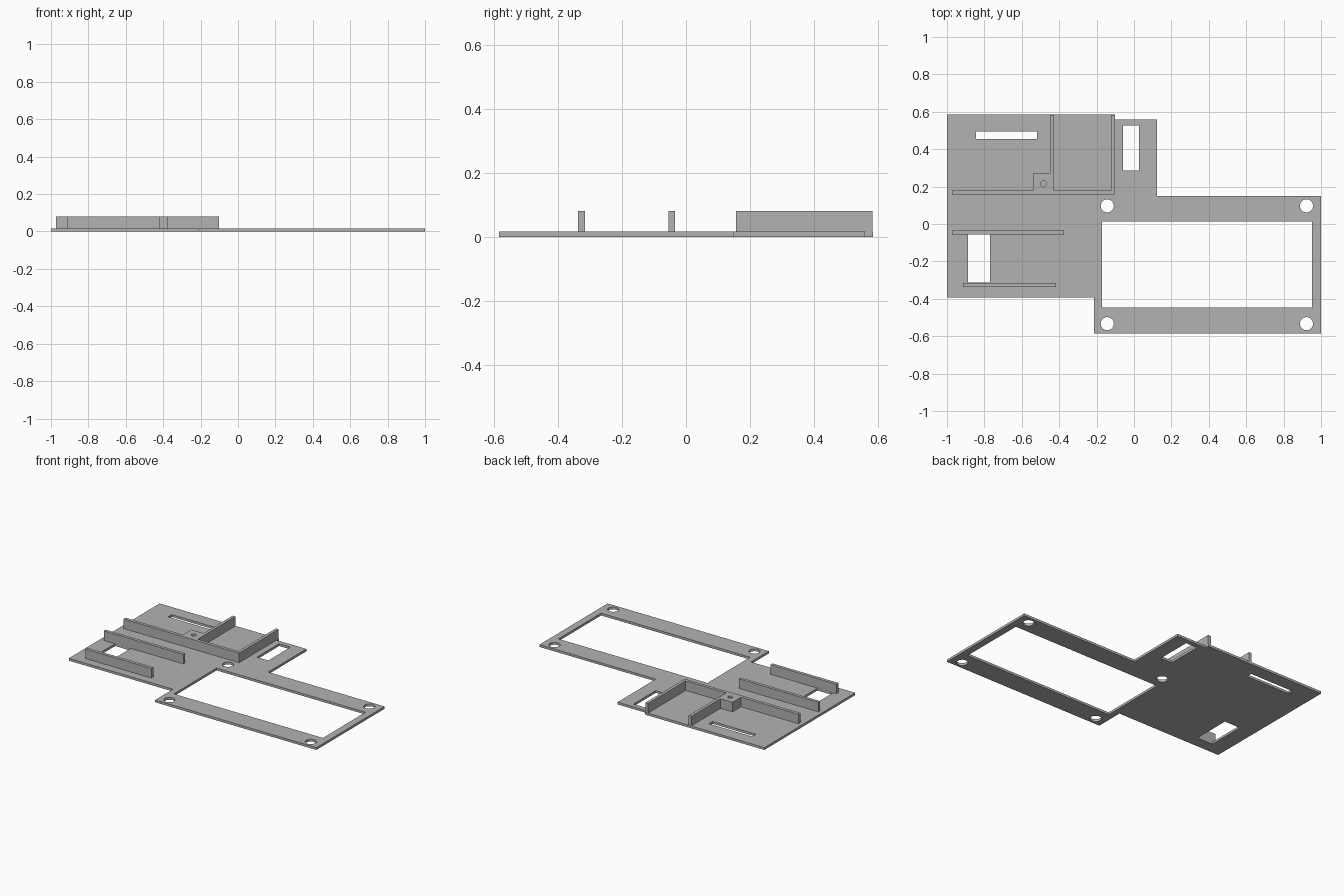
import bpy
import bmesh
from math import cos, sin, tau, radians

cube = bpy.data.objects.get("Cube")
if cube:
    bpy.data.objects.remove(cube, do_unlink=True)

grey = bpy.data.materials.new("mid grey")
grey.use_nodes = True
colour = (0.45, 0.45, 0.45, 1)
grey.diffuse_color = colour
grey.node_tree.nodes["Principled BSDF"].inputs["Base Color"].default_value = colour

PLATE_TOP = 0.016
WALL_TOP = 0.081


def rect(x0, x1, y0, y1):
    return [(x0, y0), (x1, y0), (x1, y1), (x0, y1)]


def circle(x, y, r, n=32):
    return [(x + r * cos(tau * i / n), y + r * sin(tau * i / n)) for i in range(n)]


def extruded(name, loops, z0, z1):
    """Solid from an outline loop plus any hole loops, between two heights."""
    curve = bpy.data.curves.new(name, "CURVE")
    curve.dimensions = "2D"
    curve.fill_mode = "BOTH"
    curve.extrude = (z1 - z0) / 2
    for loop in loops:
        spline = curve.splines.new("POLY")
        spline.points.add(len(loop) - 1)
        for point, (x, y) in zip(spline.points, loop):
            point.co = (x, y, 0, 1)
        spline.use_cyclic_u = True
    obj = bpy.data.objects.new(name, curve)
    bpy.context.collection.objects.link(obj)
    bpy.ops.object.select_all(action="DESELECT")
    obj.select_set(True)
    bpy.context.view_layer.objects.active = obj
    bpy.ops.object.convert(target="MESH")
    obj = bpy.context.view_layer.objects.active

    # Weld caps to sides and lift to height
    bm = bmesh.new()
    bm.from_mesh(obj.data)
    bmesh.ops.remove_doubles(bm, verts=bm.verts, dist=1e-5)
    bmesh.ops.recalc_face_normals(bm, faces=bm.faces)
    bmesh.ops.translate(bm, verts=bm.verts, vec=(0, 0, (z0 + z1) / 2))
    bm.to_mesh(obj.data)
    bm.free()
    obj.data.materials.clear()
    obj.data.materials.append(grey)
    bpy.ops.object.shade_smooth_by_angle(angle=radians(30))
    return obj


# Base plate with window, slots and screw holes
outline = [(-1, -0.393), (-0.214, -0.393), (-0.214, -0.585), (1, -0.585),
           (1, 0.149), (0.123, 0.149), (0.123, 0.56), (-0.102, 0.56),
           (-0.102, 0.585), (-1, 0.585)]
openings = [
    rect(-0.171, 0.952, -0.446, 0.013),    # display window
    rect(-0.845, -0.519, 0.455, 0.495),    # long slot
    rect(-0.059, 0.027, 0.287, 0.527),     # upright slot
    rect(-0.888, -0.77, -0.314, -0.054),   # cable opening
]
screw_holes = [circle(x, y, 0.035) for x in (-0.143, 0.922) for y in (-0.533, 0.097)]
extruded("base_plate", [outline] + openings + screw_holes, 0, PLATE_TOP)

# Back wall with two side arms and a screw block
frame = [(-0.973, 0.157), (-0.102, 0.157), (-0.102, 0.583), (-0.123, 0.583),
         (-0.123, 0.179), (-0.428, 0.179), (-0.428, 0.583), (-0.449, 0.583),
         (-0.449, 0.27), (-0.54, 0.27), (-0.54, 0.179), (-0.973, 0.179)]
extruded("wall_frame", [frame, circle(-0.484, 0.215, 0.016)], PLATE_TOP, WALL_TOP)

# Free-standing rails
extruded("middle_rail", [rect(-0.973, -0.374, -0.055, -0.034)], PLATE_TOP, WALL_TOP)
extruded("front_rail", [rect(-0.914, -0.417, -0.337, -0.315)], PLATE_TOP, WALL_TOP)
